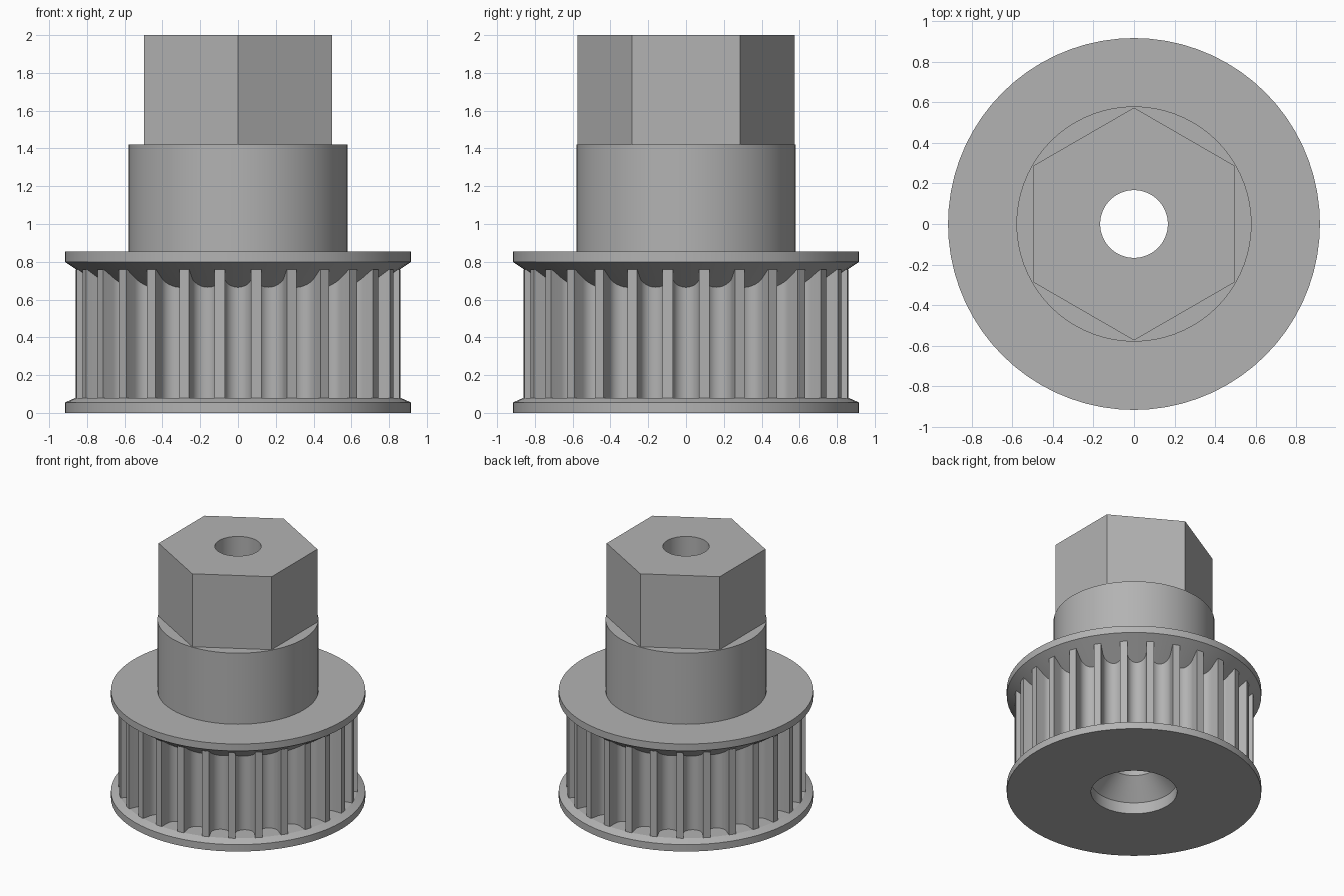
import bpy
import bmesh
from math import sin, cos, pi, radians

cube = bpy.data.objects.get("Cube")
if cube:
    bpy.data.objects.remove(cube)

SEGMENTS = 72
TEETH = 28
HEX_FLAT = 0.497
BORE = 0.167

steel = bpy.data.materials.new("grey steel")
steel.use_nodes = True
colour = (0.45, 0.45, 0.45, 1)
steel.diffuse_color = colour
steel.node_tree.nodes["Principled BSDF"].inputs["Base Color"].default_value = colour


def circle(r):
    angles = [2 * pi * i / SEGMENTS for i in range(SEGMENTS)]
    return [(r * cos(a), r * sin(a)) for a in angles]


def hexagon(flat):
    # Same point count as a circle, so a hexagon can be joined to one
    points = []
    for i in range(SEGMENTS):
        a = 2 * pi * i / SEGMENTS
        r = flat / cos((a + pi / 6) % (pi / 3) - pi / 6)
        points.append((r * cos(a), r * sin(a)))
    return points


def belt_outline(outer=0.86, half=0.07, root=0.717, steps=12):
    # Round-bottomed grooves separated by narrow lands
    points = []
    for k in range(TEETH):
        a = 2 * pi * k / TEETH
        arc = [pi * i / steps for i in range(steps + 1)]
        groove = [(root + half - half * sin(t), -half * cos(t)) for t in arc]
        groove = [(outer, -half)] + groove + [(outer, half)]
        points += [(u * cos(a) - v * sin(a), u * sin(a) + v * cos(a)) for u, v in groove]
    return points


def skin(name, loops):
    # Join a stack of outlines, each given with its height
    bm = bmesh.new()
    rings = [[bm.verts.new((x, y, z)) for x, y in pts] for pts, z in loops]
    for low, high in zip(rings, rings[1:]):
        n = len(low)
        for i in range(n):
            j = (i + 1) % n
            bm.faces.new((low[i], low[j], high[j], high[i]))
    mesh = bpy.data.meshes.new(name)
    bm.to_mesh(mesh)
    bm.free()
    obj = bpy.data.objects.new(name, mesh)
    bpy.context.collection.objects.link(obj)
    mesh.materials.append(steel)
    bpy.ops.object.select_all(action="DESELECT")
    obj.select_set(True)
    bpy.context.view_layer.objects.active = obj
    bpy.ops.object.shade_smooth_by_angle(angle=radians(20))
    return obj


def lathe(name, profile):
    return skin(name, [(circle(r), z) for r, z in profile])


# Flanges either side of the belt
lathe("bottom_flange", [(0.31, 0), (0.917, 0), (0.917, 0.055), (0.86, 0.08), (0.7, 0.08)])
lathe("top_flange", [(0.7, 0.653), (0.917, 0.8), (0.917, 0.855), (0.58, 0.855)])

# Grooved barrel
belt = belt_outline()
skin("toothed_barrel", [(belt, 0.08), (belt, 0.76)])

# Round hub and hexagonal head
lathe("hub", [(0.58, 0.855), (0.58, 1.42), (0.4, 1.42)])
head = hexagon(HEX_FLAT)
skin("hex_head", [(head, 1.42), (head, 2), (circle(BORE), 2)])

# Through bore with countersunk pocket underneath
lathe("bore", [(BORE, 2), (BORE, 0.235), (0.31, 0.09), (0.31, 0)])
